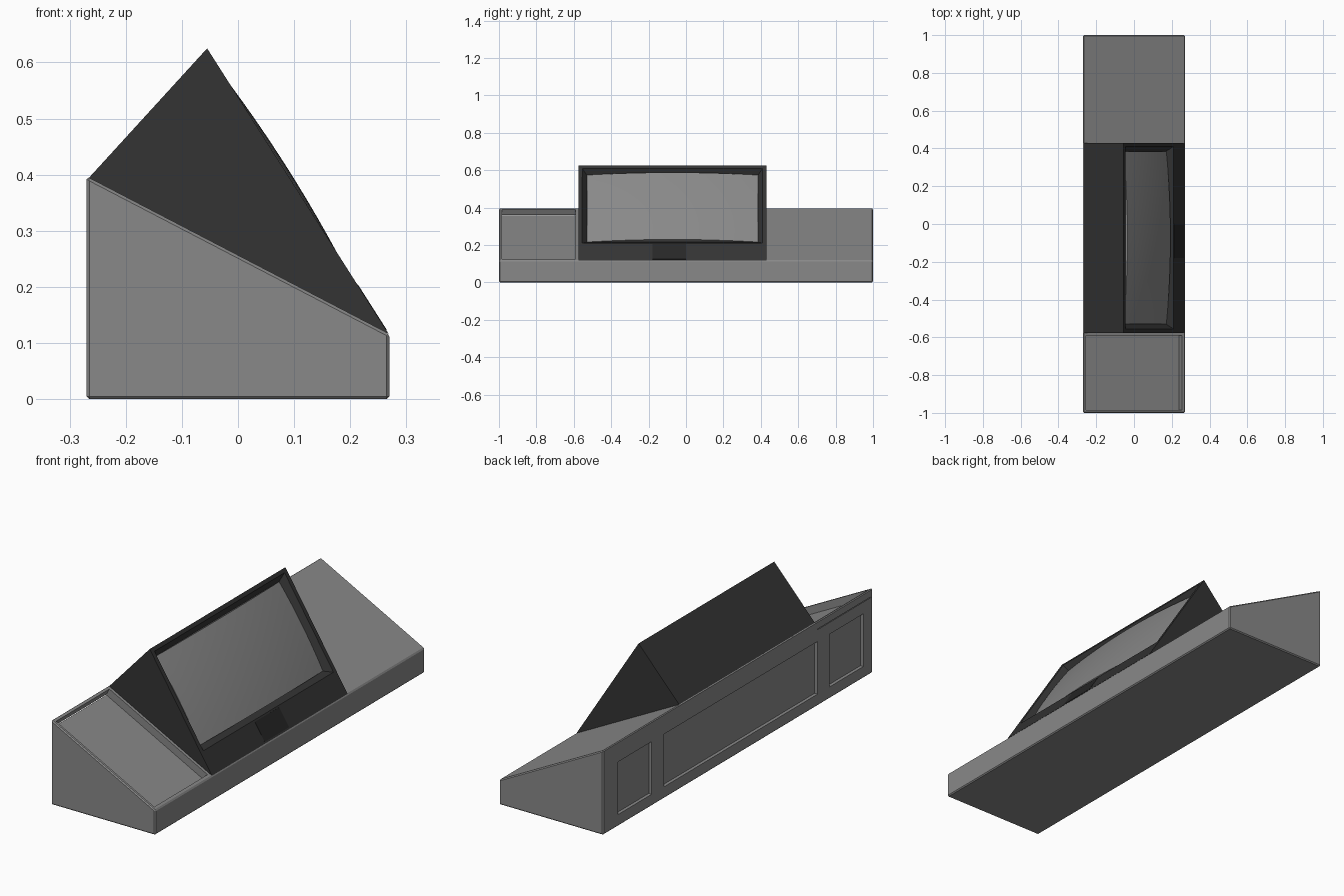
import bpy, bmesh
from mathutils import Vector

cube = bpy.data.objects.get("Cube")
if cube:
    bpy.data.objects.remove(cube, do_unlink=True)


def material(name, v):
    m = bpy.data.materials.new(name)
    m.use_nodes = True
    m.diffuse_color = (v, v, v, 1)
    m.node_tree.nodes["Principled BSDF"].inputs["Base Color"].default_value = (v, v, v, 1)
    return m


GREY = material("mid grey", 0.25)
DARK = material("charcoal", 0.033)
BLACK = material("near black", 0.02)


def finish(name, bm, mat):
    bmesh.ops.recalc_face_normals(bm, faces=bm.faces)
    me = bpy.data.meshes.new(name)
    bm.to_mesh(me)
    bm.free()
    me.materials.append(mat)
    ob = bpy.data.objects.new(name, me)
    bpy.context.collection.objects.link(ob)
    return ob


def loft(name, ring_a, ring_b, mat):
    """Closed solid between two matching rings of points."""
    bm = bmesh.new()
    a = [bm.verts.new(p) for p in ring_a]
    b = [bm.verts.new(p) for p in ring_b]
    bm.faces.new(a)
    bm.faces.new(b)
    for i in range(len(a)):
        j = (i + 1) % len(a)
        bm.faces.new((a[i], a[j], b[j], b[i]))
    return finish(name, bm, mat)


def prism(name, profile, y0, y1, mat):
    return loft(name, [(x, y0, z) for x, z in profile],
                [(x, y1, z) for x, z in profile], mat)


def plane_axes(start, end):
    s = Vector((start[0], 0, start[1]))
    d = Vector((end[0], 0, end[1])) - s
    length = d.length
    d.normalize()
    return s, d, Vector((-d.z, 0, d.x)), length


def slab(name, start, end, y0, y1, low, high, mat, taper=0.0):
    """Block on a tilted face, from height low to high, narrowing downwards."""
    s, d, n, length = plane_axes(start, end)

    def ring(h):
        t = -h * taper
        return [s + d * u + n * h + Vector((0, y, 0)) for u, y in
                ((t, y0 + t), (length - t, y0 + t), (length - t, y1 - t), (t, y1 - t))]
    return loft(name, ring(low), ring(high), mat)


def apply_modifier(ob, mod):
    bpy.context.view_layer.objects.active = ob
    bpy.ops.object.modifier_apply(modifier=mod.name)


def recess(ob, start, end, y0, y1, depth, mat, taper=0.0):
    cutter = slab("cutter", start, end, y0, y1, -depth, 0.02, mat, taper)
    mod = ob.modifiers.new("recess", 'BOOLEAN')
    mod.operation, mod.solver, mod.object = 'DIFFERENCE', 'EXACT', cutter
    apply_modifier(ob, mod)
    bpy.data.objects.remove(cutter, do_unlink=True)


# Wedge-shaped console base with a fine chamfer
base = prism("console_base", [(-0.27, 0), (0.27, 0), (0.27, 0.116), (-0.27, 0.397)],
             -1, 1, GREY)
bevel = base.modifiers.new("chamfer", 'BEVEL')
bevel.width, bevel.segments = 0.005, 1
apply_modifier(base, bevel)

# Tray sunk in the sloping top, and three panels sunk in the tall side
recess(base, (-0.255, 0.389), (0.255, 0.124), -0.985, -0.59, 0.035, GREY)
for y0, y1 in ((0.64, 0.89), (-0.59, 0.55), (-0.93, -0.68)):
    recess(base, (-0.27, 0.055), (-0.27, 0.302), y0, y1, 0.015, GREY)

# Triangular screen hood with a tapered opening
hood = prism("screen_hood", [(-0.266, 0.394), (-0.055, 0.625), (0.268, 0.117)],
             -0.576, 0.43, DARK)
TOP, BOTTOM, DEPTH, TAPER = (-0.045, 0.61), (0.209, 0.21), 0.03, 0.83
recess(hood, TOP, BOTTOM, -0.555, 0.41, DEPTH, DARK, TAPER)

# Bulging screen glass with a skirt down to the recess floor
s, d, n, length = plane_axes(TOP, BOTTOM)
bm = bmesh.new()
bmesh.ops.create_grid(bm, x_segments=12, y_segments=20, size=1)
rim = bmesh.ops.extrude_edge_only(bm, edges=[e for e in bm.edges if e.is_boundary])
skirt = {v for v in rim["geom"] if isinstance(v, bmesh.types.BMVert)}
inset = DEPTH * TAPER
for v in bm.verts:
    w, u = v.co.x, v.co.y
    h = -DEPTH - 0.002
    if v not in skirt:
        h = -DEPTH + 0.001 + 0.026 * (1 - u * u) + 0.009 * (1 - w * w)
    y = -0.0725 + u * (0.4825 - inset)
    v.co = s + d * (length / 2 + w * (length / 2 - inset)) + n * h + Vector((0, y, 0))
screen = finish("screen_glass", bm, GREY)
bpy.ops.object.select_all(action='DESELECT')
screen.select_set(True)
bpy.context.view_layer.objects.active = screen
bpy.ops.object.shade_smooth_by_angle(angle=0.6)

# Dark plate under the screen
slab("label_plate", (0.213, 0.2035), (0.264, 0.1233), -0.18, 0.0, -0.002, 0.001, BLACK)
